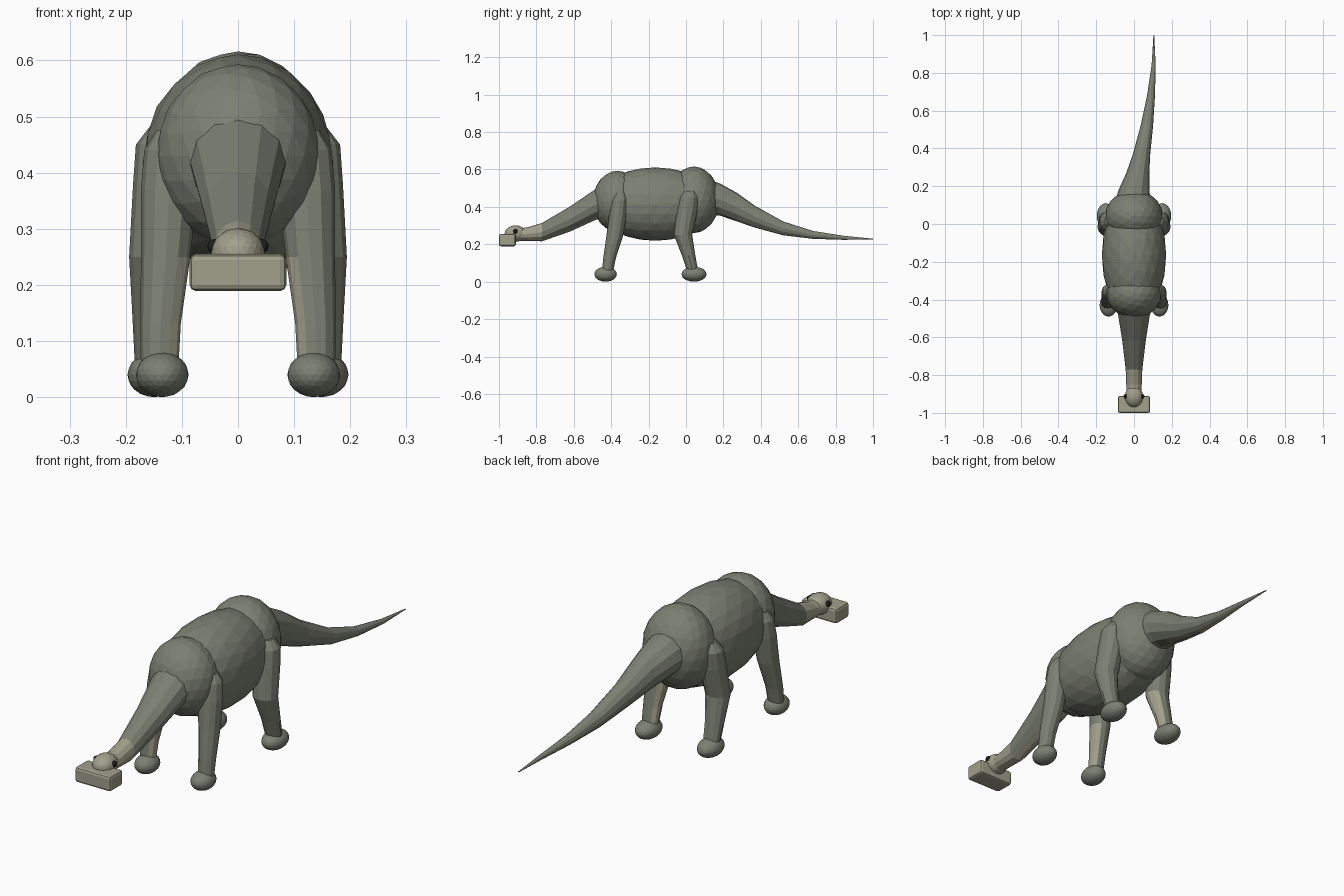
import bpy, bmesh, math
from mathutils import Vector

if "Cube" in bpy.data.objects:
    bpy.data.objects.remove(bpy.data.objects["Cube"])


def material(name, rgb):
    m = bpy.data.materials.new(name)
    m.diffuse_color = (*rgb, 1)
    m.use_nodes = True
    m.node_tree.nodes["Principled BSDF"].inputs["Base Color"].default_value = m.diffuse_color
    return m


HIDE = material("hide", (0.20, 0.215, 0.17))
PALE = material("pale_hide", (0.36, 0.35, 0.26))
DARK = material("eye_dark", (0.015, 0.015, 0.015))


def finish(name, bm, mats, pale=None):
    bmesh.ops.recalc_face_normals(bm, faces=bm.faces)
    if pale:
        for f in bm.faces:
            f.material_index = int(pale(f.normal, f.calc_center_median()))
    me = bpy.data.meshes.new(name)
    bm.to_mesh(me)
    bm.free()
    for m in mats:
        me.materials.append(m)
    ob = bpy.data.objects.new(name, me)
    bpy.context.collection.objects.link(ob)
    return ob


def ellipsoid(name, centre, radii, mat=HIDE, sub=3):
    bm = bmesh.new()
    bmesh.ops.create_icosphere(bm, subdivisions=sub, radius=1)
    for v in bm.verts:
        v.co = Vector(centre) + Vector([a * b for a, b in zip(v.co, radii)])
    return finish(name, bm, [mat])


def limb(name, stations, axis, pale, sides=12):
    """Loft rings through (x, y, z, half width, half depth); axis is the ring normal."""
    bm = bmesh.new()
    rings = []
    for x, y, z, a, b in stations:
        ring = []
        for i in range(sides):
            t = 2 * math.pi * i / sides
            c, s = a * math.cos(t), b * math.sin(t)
            ring.append(bm.verts.new((x + c, y, z + s) if axis == "y" else (x + c, y + s, z)))
        rings.append(ring)
    for p, q in zip(rings, rings[1:]):
        for i in range(sides):
            j = (i + 1) % sides
            bm.faces.new((p[i], p[j], q[j], q[i]))
    bm.faces.new(rings[0])
    bm.faces.new(rings[-1])
    return finish(name, bm, [HIDE, PALE], pale)


def underside(n, c):
    return n.z < -0.75 and c.z < 0.34


# Trunk: rib cage, shoulders and hips
ellipsoid("torso", (0, -0.165, 0.415), (0.17, 0.335, 0.196))
ellipsoid("shoulders", (0, -0.368, 0.43), (0.146, 0.13, 0.163))
ellipsoid("hips", (0, 0.042, 0.438), (0.153, 0.137, 0.178))

# Neck sweeping down to the head
limb("neck", [
    (0, -0.38, 0.435, 0.10, 0.10),
    (0, -0.48, 0.415, 0.084, 0.083),
    (0, -0.62, 0.335, 0.062, 0.067),
    (0, -0.77, 0.265, 0.044, 0.049),
    (0, -0.85, 0.254, 0.041, 0.036),
    (0, -0.92, 0.250, 0.038, 0.033)], "y",
    lambda n, c: c.y < -0.78 or underside(n, c))

# Tail curving to one side and tapering to a point
limb("tail", [
    (-0.01, 0.08, 0.46, 0.10, 0.10),
    (0.0, 0.18, 0.44, 0.082, 0.086),
    (0.02, 0.27, 0.40, 0.061, 0.077),
    (0.04, 0.37, 0.347, 0.046, 0.058),
    (0.068, 0.52, 0.285, 0.033, 0.037),
    (0.09, 0.68, 0.25, 0.021, 0.021),
    (0.104, 0.84, 0.235, 0.011, 0.011),
    (0.105, 1.0, 0.228, 0.002, 0.002)], "y", underside)

# Head with a broad flat muzzle
ellipsoid("head", (0, -0.912, 0.257), (0.048, 0.058, 0.044), PALE)
bm = bmesh.new()
bmesh.ops.create_cube(bm, size=1)
for v in bm.verts:
    v.co = Vector((v.co.x * 0.172, v.co.y * 0.09 - 0.955, v.co.z * 0.066 + 0.222))
muzzle = finish("muzzle", bm, [PALE])
bev = muzzle.modifiers.new("bevel", "BEVEL")
bev.width, bev.segments = 0.011, 2

# Eyes, legs and feet on both sides
for s, side in ((-1, "left"), (1, "right")):
    ellipsoid(f"eye_{side}", (s * 0.042, -0.912, 0.269), (0.013,) * 3, DARK, 2)

    def inner(n, c, s=s):
        return c.z < 0.28 and n.x * s < -0.6

    limb(f"front_leg_{side}", [
        (s * 0.115, -0.350, 0.475, 0.030, 0.030),
        (s * 0.117, -0.353, 0.44, 0.050, 0.043),
        (s * 0.122, -0.362, 0.37, 0.051, 0.047),
        (s * 0.129, -0.380, 0.25, 0.044, 0.045),
        (s * 0.138, -0.408, 0.13, 0.036, 0.034),
        (s * 0.140, -0.422, 0.04, 0.033, 0.029)], "z", inner)
    ellipsoid(f"front_foot_{side}", (s * 0.135, -0.43, 0.04), (0.047, 0.06, 0.04), HIDE)

    limb(f"hind_leg_{side}", [
        (s * 0.125, 0.020, 0.485, 0.030, 0.032),
        (s * 0.127, 0.016, 0.45, 0.055, 0.052),
        (s * 0.132, 0.006, 0.38, 0.055, 0.057),
        (s * 0.142, -0.016, 0.25, 0.052, 0.049),
        (s * 0.148, 0.014, 0.14, 0.040, 0.036),
        (s * 0.148, 0.040, 0.04, 0.035, 0.028)], "z", inner)
    ellipsoid(f"hind_foot_{side}", (s * 0.149, 0.043, 0.04), (0.048, 0.067, 0.04), HIDE)
